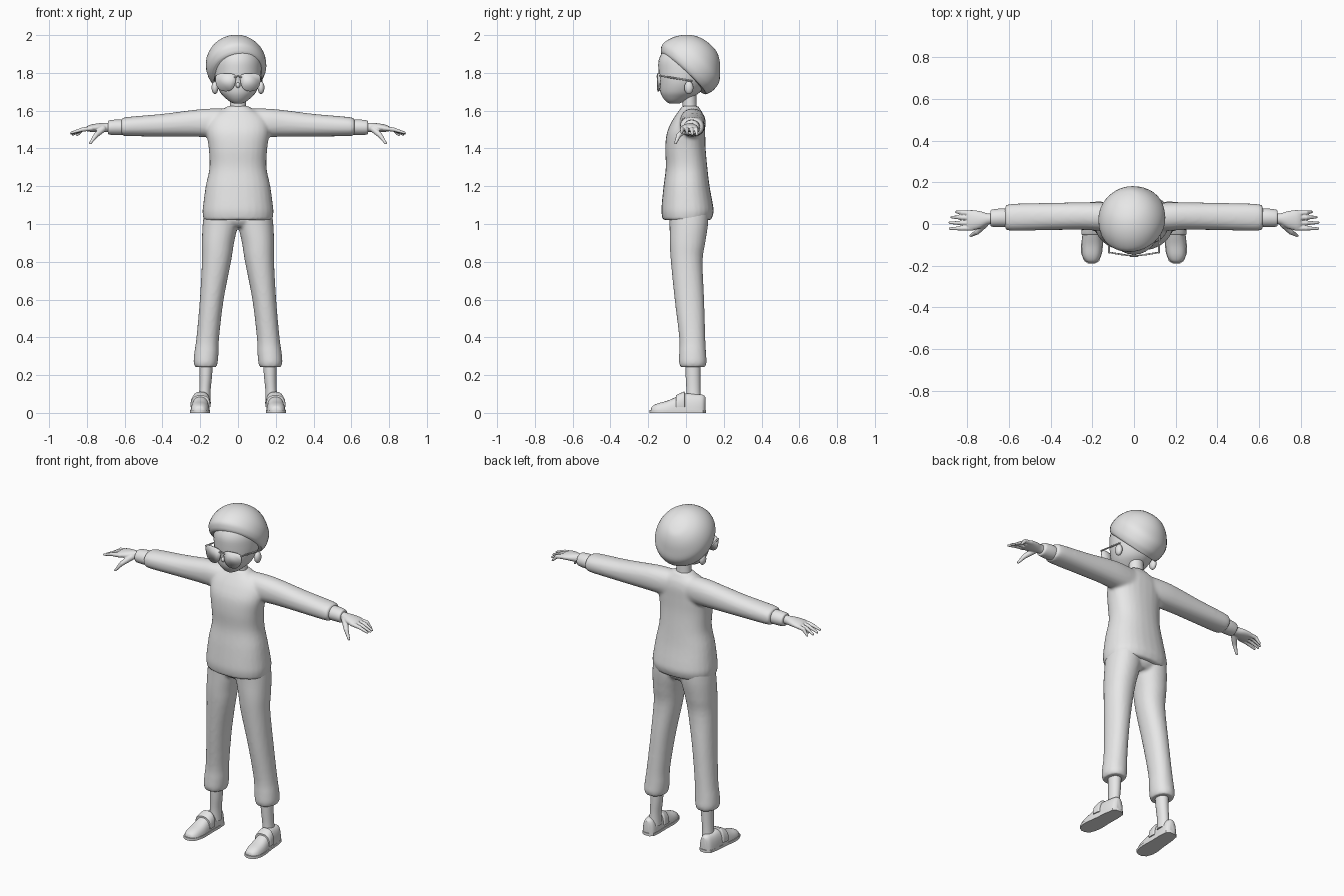
import bpy, bmesh, math
from mathutils import Vector, Matrix

if "Cube" in bpy.data.objects:
    bpy.data.objects.remove(bpy.data.objects["Cube"])

grey = bpy.data.materials.new("plain_grey")
grey.diffuse_color = (0.8, 0.8, 0.8, 1)
grey.use_nodes = True
grey.node_tree.nodes["Principled BSDF"].inputs["Base Color"].default_value = grey.diffuse_color

X, Y, Z = Vector((1, 0, 0)), Vector((0, 1, 0)), Vector((0, 0, 1))


def catmull(a, b, c, d, t):
    return [0.5 * (2 * q + (r - p) * t + (2 * p - 5 * q + 4 * r - s) * t * t
                   + (3 * q - p - 3 * r + s) * t ** 3) for p, q, r, s in zip(a, b, c, d)]


def loft(bm, rings, axis=Z, u=X, v=Y, origin=Vector(), power=2.0, seg=28, steps=4):
    """Skin smooth rings of (distance, centre u, centre v, radius u, radius v)."""
    n = len(rings)
    full = []
    for i in range(n - 1):
        q = [rings[max(i - 1, 0)], rings[i], rings[i + 1], rings[min(i + 2, n - 1)]]
        full += [catmull(*q, k / steps) for k in range(steps)]
    full.append(rings[-1])
    loops = []
    for t, cu, cv, ru, rv in full:
        loop = []
        for k in range(seg):
            a = 2 * math.pi * k / seg
            c, s = math.cos(a), math.sin(a)
            pu = math.copysign(abs(c) ** (2 / power), c) * ru + cu
            pv = math.copysign(abs(s) ** (2 / power), s) * rv + cv
            loop.append(bm.verts.new(origin + axis * t + u * pu + v * pv))
        loops.append(loop)
    for a, b in zip(loops, loops[1:]):
        for k in range(seg):
            j = (k + 1) % seg
            bm.faces.new((a[k], a[j], b[j], b[k]))
    bm.faces.new(loops[0])
    bm.faces.new(loops[-1][::-1])


def limb(bm, p, q, r1, r2):
    """Tapered rod with rounded ends."""
    p, q = Vector(p), Vector(q)
    rot = (q - p).to_track_quat('Z', 'Y').to_matrix().to_4x4()
    bmesh.ops.create_cone(bm, cap_ends=True, segments=12, radius1=r1, radius2=r2,
                          depth=(q - p).length, matrix=Matrix.Translation((p + q) / 2) @ rot)
    for c, r in ((p, r1), (q, r2)):
        bmesh.ops.create_uvsphere(bm, u_segments=12, v_segments=8, radius=r,
                                  matrix=Matrix.Translation(c))


def ball(bm, centre, size):
    bmesh.ops.create_uvsphere(bm, u_segments=20, v_segments=12, radius=1,
                              matrix=Matrix.Translation(centre) @ Matrix.Diagonal((*size, 1)))


def finish(bm, name, mirror=False, voxel=0, relax=3):
    bmesh.ops.recalc_face_normals(bm, faces=bm.faces)
    me = bpy.data.meshes.new(name)
    bm.to_mesh(me)
    bm.free()
    me.materials.append(grey)
    ob = bpy.data.objects.new(name, me)
    bpy.context.collection.objects.link(ob)
    bpy.ops.object.select_all(action='DESELECT')
    ob.select_set(True)
    bpy.context.view_layer.objects.active = ob
    bpy.ops.object.shade_smooth_by_angle(angle=math.radians(40))
    if mirror:
        m = ob.modifiers.new("mirror", 'MIRROR')
        m.use_mirror_merge = False
    if voxel:  # fuse overlapping pieces into one skin
        m = ob.modifiers.new("fuse", 'REMESH')
        m.mode, m.voxel_size, m.use_smooth_shade = 'VOXEL', voxel, True
        m = ob.modifiers.new("relax", 'SMOOTH')
        m.factor, m.iterations = 0.5, relax
    return ob


# Sweater: body and sleeves fused
bm = bmesh.new()
loft(bm, [(1.02, 0, .005, .182, .128), (1.06, 0, .008, .188, .138), (1.10, 0, .007, .185, .136),
          (1.2, 0, .003, .171, .122), (1.3, 0, .003, .151, .110), (1.4, 0, -.003, .155, .107),
          (1.48, 0, 0, .166, .102), (1.54, 0, .012, .160, .089), (1.58, 0, .02, .13, .072),
          (1.61, 0, .022, .075, .052), (1.625, 0, .022, .056, .043)], power=2.3)
for side in (1, -1):
    loft(bm, [(0, .03, 1.53, .06, .08), (.15, .035, 1.535, .068, .076), (.25, .038, 1.532, .066, .07),
              (.4, .036, 1.523, .065, .06), (.58, .032, 1.516, .065, .051),
              (.618, .031, 1.514, .056, .045)], axis=X * side, u=Y, v=Z, power=2.2)
finish(bm, "sweater", voxel=.009, relax=6)

# Sleeve cuffs
bm = bmesh.new()
loft(bm, [(.60, .03, 1.512, .044, .04), (.64, .03, 1.512, .044, .041),
          (.68, .028, 1.511, .041, .038), (.688, .028, 1.511, .034, .032)], axis=X, u=Y, v=Z)
finish(bm, "sleeve_cuff", mirror=True)

# Hands: palm, four fingers, thumb
bm = bmesh.new()
loft(bm, [(.66, .026, 1.511, .024, .025), (.70, .024, 1.511, .027, .025),
          (.74, .02, 1.510, .042, .023), (.78, .018, 1.507, .049, .019),
          (.80, .018, 1.504, .045, .014)], axis=X, u=Y, v=Z)
for y0, y1, tip, z in ((-.02, -.022, .882, 1.483), (.004, .006, .883, 1.478),
                       (.029, .033, .874, 1.474), (.051, .058, .852, 1.470)):
    knuckle = (.825, (y0 + y1) / 2, 1.500)
    limb(bm, (.775, y0, 1.506), knuckle, .0125, .011)
    limb(bm, knuckle, (tip, y1, z), .011, .0065)
limb(bm, (.715, .0, 1.503), (.752, -.038, 1.470), .018, .0135)
limb(bm, (.752, -.038, 1.470), (.782, -.056, 1.428), .013, .007)
finish(bm, "hand", mirror=True, voxel=.0035, relax=3)

# Trousers: hips and legs fused
bm = bmesh.new()
loft(bm, [(1.10, 0, .015, .165, .105), (1.02, 0, .015, .15, .1), (.985, 0, .015, .10, .075)])
for side in (1, -1):
    loft(bm, [(1.10, .09, .015, .085, .105), (1.0, .094, .015, .093, .102), (.9, .106, .008, .085, .094),
              (.8, .114, .004, .077, .084), (.6, .139, .018, .063, .078), (.4, .16, .033, .060, .069),
              (.32, .167, .035, .064, .071), (.27, .171, .036, .064, .073),
              (.243, .171, .036, .058, .067)], u=X * side, power=2.15)
finish(bm, "trousers", voxel=.009, relax=4)

# Ankles
bm = bmesh.new()
loft(bm, [(.05, .178, .04, .034, .04), (.12, .175, .039, .030, .037),
          (.2, .17, .037, .033, .039), (.3, .168, .036, .036, .041)])
finish(bm, "ankle", mirror=True)

# Shoes: rounded upper with a flat underside
bm = bmesh.new()
loft(bm, [(-.185, .203, 0, .014, .018), (-.178, .203, 0, .030, .035), (-.15, .203, 0, .045, .050),
          (-.10, .201, 0, .050, .064), (-.05, .199, 0, .047, .085), (0, .196, 0, .044, .103),
          (.05, .193, 0, .043, .100), (.088, .191, 0, .036, .096), (.102, .191, 0, .018, .085)],
     axis=Y, u=X, v=Z, power=2.6)
for v in bm.verts:
    v.co.z = max(v.co.z, .004)
finish(bm, "shoe", mirror=True)

# Shoe straps over the instep
bm = bmesh.new()
loft(bm, [(-.052, .199, .035, .050, .058), (-.045, .199, .035, .053, .063),
          (-.012, .197, .035, .051, .077), (-.006, .197, .035, .046, .072)],
     axis=Y, u=X, v=Z, power=2.6)
for v in bm.verts:
    v.co.z = max(v.co.z, .03)
finish(bm, "shoe_strap", mirror=True)

# Soles
bm = bmesh.new()
outline = [(.203 - .012 * t + s * w, y) for s, pts in ((1, 1), (-1, -1)) for t, w, y in
           [(0, .012, -.192), (0, .036, -.178), (0, .050, -.14), (.2, .053, -.10), (.5, .047, -.03),
            (.8, .045, .04), (1, .038, .09), (1, .018, .106)][::pts]]
base = bm.faces.new([bm.verts.new((x, y, 0)) for x, y in outline])
top = bmesh.ops.extrude_face_region(bm, geom=[base])
bmesh.ops.translate(bm, vec=(0, 0, .016), verts=[g for g in top["geom"] if isinstance(g, bmesh.types.BMVert)])
finish(bm, "shoe_sole", mirror=True)

# Neck
bm = bmesh.new()
loft(bm, [(1.57, 0, .022, .052, .044), (1.62, 0, .02, .043, .037), (1.72, 0, .016, .044, .04)])
finish(bm, "neck")

# Head with nose
bm = bmesh.new()
loft(bm, [(1.637, 0, -.062, .018, .025), (1.648, 0, -.058, .043, .046), (1.67, 0, -.045, .070, .078),
          (1.70, 0, -.03, .096, .106), (1.75, 0, -.016, .117, .125), (1.81, 0, -.004, .125, .142),
          (1.87, 0, -.002, .122, .142), (1.92, 0, 0, .10, .115), (1.95, 0, 0, .06, .06)])
ball(bm, (0, -.141, 1.735), (.012, .013, .014))
finish(bm, "head")

# Ears
bm = bmesh.new()
ball(bm, (.122, .015, 1.722), (.018, .024, .034))
finish(bm, "ear", mirror=True)

# Soft cap, tipped back and to one side
tilt = math.radians(11)
u = Vector((math.cos(tilt), 0, math.sin(tilt)))
v = Vector((0, -.735, .678))
v = (v - u * v.dot(u)).normalized()
bm = bmesh.new()
loft(bm, [(-.012, 0, .006, .138, .160), (.0, 0, .010, .150, .170), (.03, 0, .013, .159, .182),
          (.08, 0, .010, .157, .174), (.127, 0, .014, .135, .143), (.165, 0, .013, .100, .105),
          (.19, 0, .008, .055, .06), (.198, 0, .006, .012, .014)],
     axis=-u.cross(v), u=u, v=v, origin=Vector((-.002, 0, 1.80)), seg=36)
finish(bm, "cap")

# Glasses: lenses with flat tops
bm = bmesh.new()
pts = []
for k in range(24):
    a = 2 * math.pi * k / 24
    c, s = math.cos(a), math.sin(a)
    x = .066 + .054 * math.copysign(abs(c) ** .8, c)
    z = 1.768 + (.030 * abs(s) ** .5 if s > 0 else .066 * s)
    pts.append(bm.verts.new((x, -.154 + 1.1 * x * x, z)))
bm.faces.new(pts)
lens = finish(bm, "glasses_lens", mirror=True)
m = lens.modifiers.new("thickness", 'SOLIDIFY')
m.thickness = .006

# Glasses bridge and side arms
bm = bmesh.new()
limb(bm, (0, -.153, 1.782), (.018, -.153, 1.778), .004, .004)
limb(bm, (.119, -.138, 1.785), (.126, .03, 1.757), .0045, .004)
finish(bm, "glasses_frame", mirror=True)
